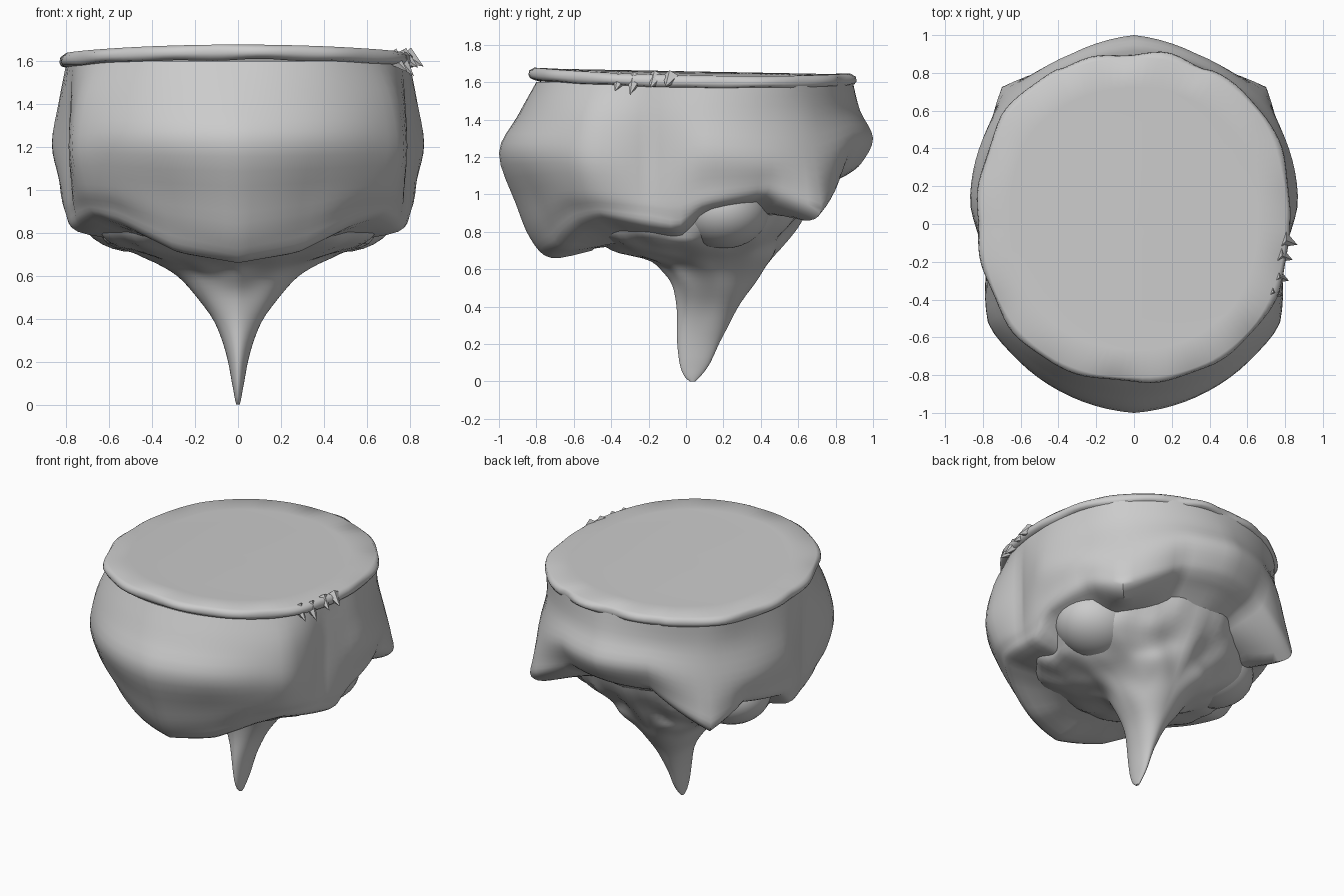
import bpy, math
from mathutils import Vector, noise

if "Cube" in bpy.data.objects:
    bpy.data.objects.remove(bpy.data.objects["Cube"])

STEP = 4  # degrees between loft sections


def table(keys, a):
    """Linear lookup in (angle, value) pairs; values are numbers or point lists."""
    for (a0, v0), (a1, v1) in zip(keys, keys[1:]):
        if a <= a1:
            t = (a - a0) / (a1 - a0)
            if isinstance(v0, (int, float)):
                return v0 + (v1 - v0) * t
            return [Vector(p).lerp(Vector(q), t) for p, q in zip(v0, v1)]


def spline(pts, n=4):
    """Catmull-Rom resampling through the points."""
    p = [pts[0]] + list(pts) + [pts[-1]]
    out = []
    for i in range(1, len(p) - 2):
        a, b, c, d = p[i - 1:i + 3]
        for k in range(n):
            t = k / n
            out.append(0.5 * (2 * b + (c - a) * t + (2 * a - 5 * b + 4 * c - d) * t * t
                              + (3 * b - a - 3 * c + d) * t ** 3))
    return out + [pts[-1]]


def loft(name, rings, angle=50):
    """Mesh from closed rings of equal length, capped at both ends."""
    n = len(rings[0])
    faces = [(i * n + j, i * n + (j + 1) % n, (i + 1) * n + (j + 1) % n, (i + 1) * n + j)
             for i in range(len(rings) - 1) for j in range(n)]
    last = (len(rings) - 1) * n
    faces += [tuple(reversed(range(n))), tuple(range(last, last + n))]
    me = bpy.data.meshes.new(name)
    me.from_pydata([tuple(v) for r in rings for v in r], [], faces)
    ob = bpy.data.objects.new(name, me)
    bpy.context.collection.objects.link(ob)
    bpy.ops.object.select_all(action='DESELECT')
    ob.select_set(True)
    bpy.context.view_layer.objects.active = ob
    bpy.ops.object.mode_set(mode='EDIT')
    bpy.ops.mesh.select_all(action='SELECT')
    bpy.ops.mesh.normals_make_consistent(inside=False)
    bpy.ops.object.mode_set(mode='OBJECT')
    bpy.ops.object.shade_smooth_by_angle(angle=math.radians(angle))
    return ob


def polar(deg, r, z):
    a = math.radians(deg)
    return Vector((r * math.sin(a), -r * math.cos(a), z))


def rim(a):
    return table([(0, .83), (30, .85), (50, .85), (70, .83), (90, .82),
                  (110, .85), (130, .90), (150, .91), (180, .90)], a)


# Rock wall: (radius, height) profiles by angle from the front, mirrored in x
WALL = [
    (0, [(.90, 1.42), (1.0, 1.22), (.91, .95), (.83, .76), (.72, .66), (.50, .70)]),
    (23, [(.90, 1.42), (.97, 1.22), (.87, .98), (.80, .82), (.72, .71), (.50, .72)]),
    (43, [(.90, 1.42), (.945, 1.22), (.89, 1.02), (.83, .92), (.76, .83), (.50, .75)]),
    (55, [(.90, 1.42), (.94, 1.20), (.90, 1.03), (.85, .94), (.78, .87), (.50, .76)]),
    (76, [(.80, 1.42), (.795, 1.20), (.795, 1.0), (.79, .91), (.75, .82), (.50, .76)]),
    (87, [(.82, 1.42), (.83, 1.20), (.82, 1.00), (.80, .88), (.75, .80), (.50, .76)]),
    (97, [(.84, 1.42), (.875, 1.22), (.84, 1.05), (.82, .95), (.74, .91), (.50, .80)]),
    (120, [(.87, 1.42), (.92, 1.20), (.90, 1.08), (.86, 1.0), (.74, .95), (.50, .85)]),
    (136, [(.90, 1.42), (.95, 1.20), (.99, 1.02), (1.0, .90), (.88, .86), (.60, .92)]),
    (160, [(.91, 1.45), (.96, 1.30), (.91, 1.17), (.86, 1.11), (.75, 1.05), (.58, .95)]),
    (180, [(.93, 1.45), (1.0, 1.30), (.94, 1.17), (.87, 1.11), (.78, 1.06), (.58, .92)]),
]
columns = []
for deg in range(0, 360, STEP):
    a = min(deg, 360 - deg)
    inset = table([(0, .03), (90, .03), (130, .008), (180, .008)], a)
    profile = [Vector((rim(a) - inset, 1.60))] + table(WALL, a)
    columns.append([polar(deg, p.x, p.y) for p in spline(profile)])
loft("rock_wall", list(zip(*columns)))

# Root spike: height, front y, back y, half width
ROOT = [Vector(v) for v in [
    (0, .02, .05, .008), (.03, -.01, .08, .015), (.10, -.035, .13, .028), (.25, -.05, .20, .06),
    (.42, -.05, .30, .135), (.55, -.08, .39, .22), (.64, -.19, .45, .33), (.70, -.38, .49, .46),
    (.77, -.52, .54, .63), (.88, -.58, .63, .70), (1.1, -.62, .73, .73), (1.3, -.62, .73, .73)]]
rings = []
for z, f, b, w in spline(ROOT):
    ring = []
    for deg in range(0, 360, STEP):
        p = polar(deg, 1, 0)
        v = Vector((p.x * w, (f + b) / 2 + p.y * (b - f) / 2, z))
        lump = noise.noise(Vector((abs(v.x) * 6, v.y * 6, z * 3))) * .06 * min(1, max(0, z - .2) * 2)
        ring.append(v + p * lump)
    rings.append(ring)
loft("root_spike", rings, 60)

# Broad rounded swellings half sunk into the underside of each side
for side, label in ((1, "right"), (-1, "left")):
    bpy.ops.mesh.primitive_uv_sphere_add(segments=32, ring_count=16, location=(side * .48, .2, .92))
    ob = bpy.context.object
    ob.name = "under_swelling_" + label
    ob.scale = (.27, .25, .21)
    bpy.ops.object.shade_smooth()


# Ground cap: gently tilted top with an overhanging rolled rim
def top_z(v):
    return 1.662 - .019 * v.y - .025 * (v.x / .8) ** 2


CAP = [(-.10, -.05), (-.04, -.07), (-.005, -.06), (.005, -.04), (0, -.015), (-.02, 0)]
columns = []
for deg in range(0, 360, 3):
    a = min(deg, 360 - deg)
    ripple = .006 * math.sin(math.radians(deg * 13)) + .004 * math.sin(math.radians(deg * 7))
    if a > 155:
        ripple += .01 * math.cos(math.radians(a * 15))
    r = rim(a)
    col = []
    for i, (dr, dz) in enumerate(CAP):
        v = polar(deg, r + dr + (ripple if 0 < i < 5 else 0), 0)
        v.z = top_z(v) + dz + (ripple * .5 if 0 < i < 3 else 0)
        col.append(v)
    for k in (.8, .6, .4, .2, .02):
        v = polar(deg, r * k, 0)
        v.z = top_z(v) - .004
        col.append(v)
    columns.append(col)
loft("ground_cap", list(zip(*columns)), 60)

# Ragged tufts hanging over the right edge of the rim
for i, (x, y, z) in enumerate([(.865, -.11, 1.575), (.84, -.19, 1.57), (.82, -.30, 1.53), (.79, -.38, 1.55)]):
    base, tip = Vector((x - .08, y + .03, 1.625)), Vector((x, y, z))
    d = tip - base
    bpy.ops.mesh.primitive_cone_add(vertices=5, radius1=.045, radius2=0, depth=d.length,
                                    location=(base + tip) / 2, rotation=d.to_track_quat('Z', 'Y').to_euler())
    bpy.context.object.name = f"rim_tuft_{i + 1}"
